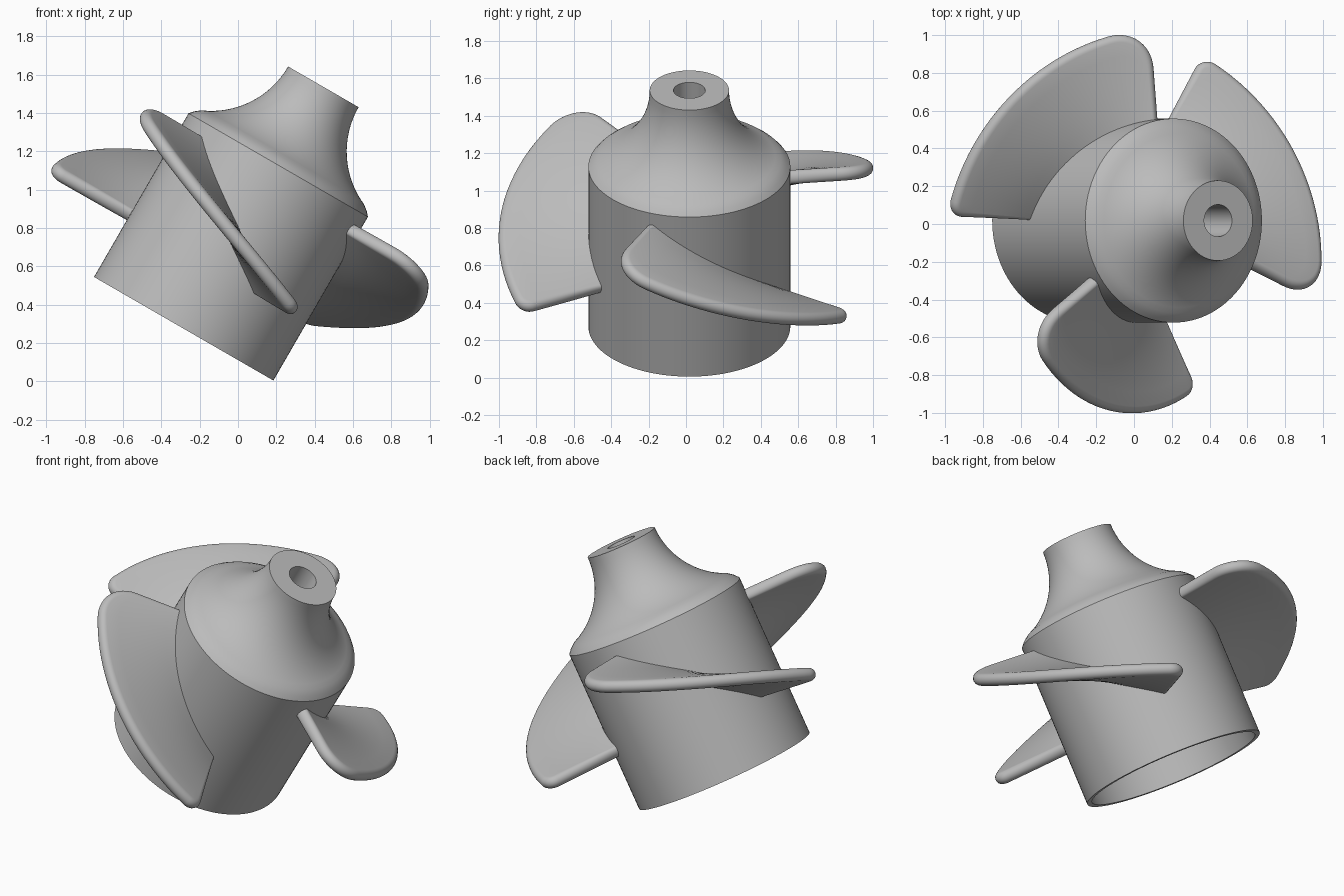
import bpy, bmesh, math
from mathutils import Matrix, Vector

cube = bpy.data.objects.get("Cube")
if cube:
    bpy.data.objects.remove(cube, do_unlink=True)

grey = bpy.data.materials.new("plain_grey")
grey.use_nodes = True
colour = (0.5, 0.5, 0.5, 1)
grey.diffuse_color = colour
grey.node_tree.nodes["Principled BSDF"].inputs["Base Color"].default_value = colour

# Whole impeller leans 30 degrees towards +x
LEAN = Matrix.Translation((-0.283, 0.018, 0.275)) @ Matrix.Rotation(math.radians(30), 4, 'Y')


def finish(name, bm):
    bmesh.ops.remove_doubles(bm, verts=bm.verts, dist=1e-5)
    bmesh.ops.recalc_face_normals(bm, faces=bm.faces)
    bm.transform(LEAN)
    mesh = bpy.data.meshes.new(name)
    bm.to_mesh(mesh)
    bm.free()
    mesh.materials.append(grey)
    obj = bpy.data.objects.new(name, mesh)
    bpy.context.collection.objects.link(obj)
    bpy.ops.object.select_all(action='DESELECT')
    obj.select_set(True)
    bpy.context.view_layer.objects.active = obj
    bpy.ops.object.shade_smooth_by_angle(angle=math.radians(35))
    return obj


def skin(bm, rows):
    """Quads between neighbouring rows of points."""
    grid = [[bm.verts.new(p) for p in row] for row in rows]
    for a, b in zip(grid, grid[1:]):
        for i in range(len(a) - 1):
            bm.faces.new((a[i], a[i + 1], b[i + 1], b[i]))


# Hub: hollow drum, flared neck and shaft hole turned as one closed profile
profile = [(0.51, 0), (0.54, 0), (0.54, 0.985), (0.52, 1.008)]
flare_r, flare_x, top = 0.463, 0.675, 1.456
for i in range(17):
    a = math.radians(66.5 * (1 - i / 16))
    profile.append((flare_x - flare_r * math.cos(a), top - flare_r * math.sin(a)))
profile += [(0.085, top), (0.085, 0.95), (0.51, 0.95), (0.51, 0)]
SIDES = 96
bm = bmesh.new()
skin(bm, [[(r * math.cos(t), r * math.sin(t), h) for r, h in profile]
          for t in (2 * math.pi * i / SIDES for i in range(SIDES + 1))])
finish("hub", bm)

# Blades: helical sheets with a round-nosed rim
ROOT, TIP, SWEEP, HALF = 0.525, 1.02, 1.46, 0.037
LEAD_R, TRAIL_R = 0.21, 0.08
LEAD_H, PITCH = 0.895, 0.365


def outline(inset):
    """Blade edge as (radius, sweep) points, moved inwards by inset."""
    pts = [(ROOT + (TIP - LEAD_R - ROOT) * i / 6, inset) for i in range(6)]
    for i in range(13):
        a = math.pi / 2 * i / 12
        pts.append((TIP - LEAD_R + (LEAD_R - inset) * math.sin(a),
                    LEAD_R - (LEAD_R - inset) * math.cos(a)))
    for i in range(1, 24):
        pts.append((TIP - inset, LEAD_R + (SWEEP - LEAD_R - TRAIL_R) * i / 24))
    for i in range(9):
        a = math.pi / 2 * i / 8
        pts.append((TIP - TRAIL_R + (TRAIL_R - inset) * math.cos(a),
                    SWEEP - TRAIL_R + (TRAIL_R - inset) * math.sin(a)))
    pts += [(ROOT + (TIP - TRAIL_R - ROOT) * (5 - i) / 6, SWEEP - inset) for i in range(6)]
    return pts


def on_helix(start, r, q, lift):
    a = start + q
    radial = Vector((math.cos(a), math.sin(a), 0))
    tangent = Vector((-math.sin(a), math.cos(a), 0))
    normal = (Vector((0, 0, 1)) + tangent * (PITCH / r)).normalized()
    return radial * r + Vector((0, 0, LEAD_H - PITCH * q)) + normal * lift


for n, name in enumerate(("front_blade", "right_side_blade", "back_blade")):
    start = math.radians(-145 + 120 * n)
    bm = bmesh.new()
    # Rim, from the lower face round to the upper face
    rim = []
    for j in range(13):
        a = math.pi * (j / 12 - 0.5)
        rim.append([on_helix(start, r, q, HALF * math.sin(a))
                    for r, q in outline(HALF * (1 - math.cos(a)))])
    skin(bm, rim)
    # Broad faces, from the rim down to the hub
    columns = outline(HALF)[6:-6]
    for lift in (-HALF, HALF):
        skin(bm, [[on_helix(start, ROOT + (r - ROOT) * k / 6, q, lift) for r, q in columns]
                  for k in range(7)])
    finish(name, bm)
